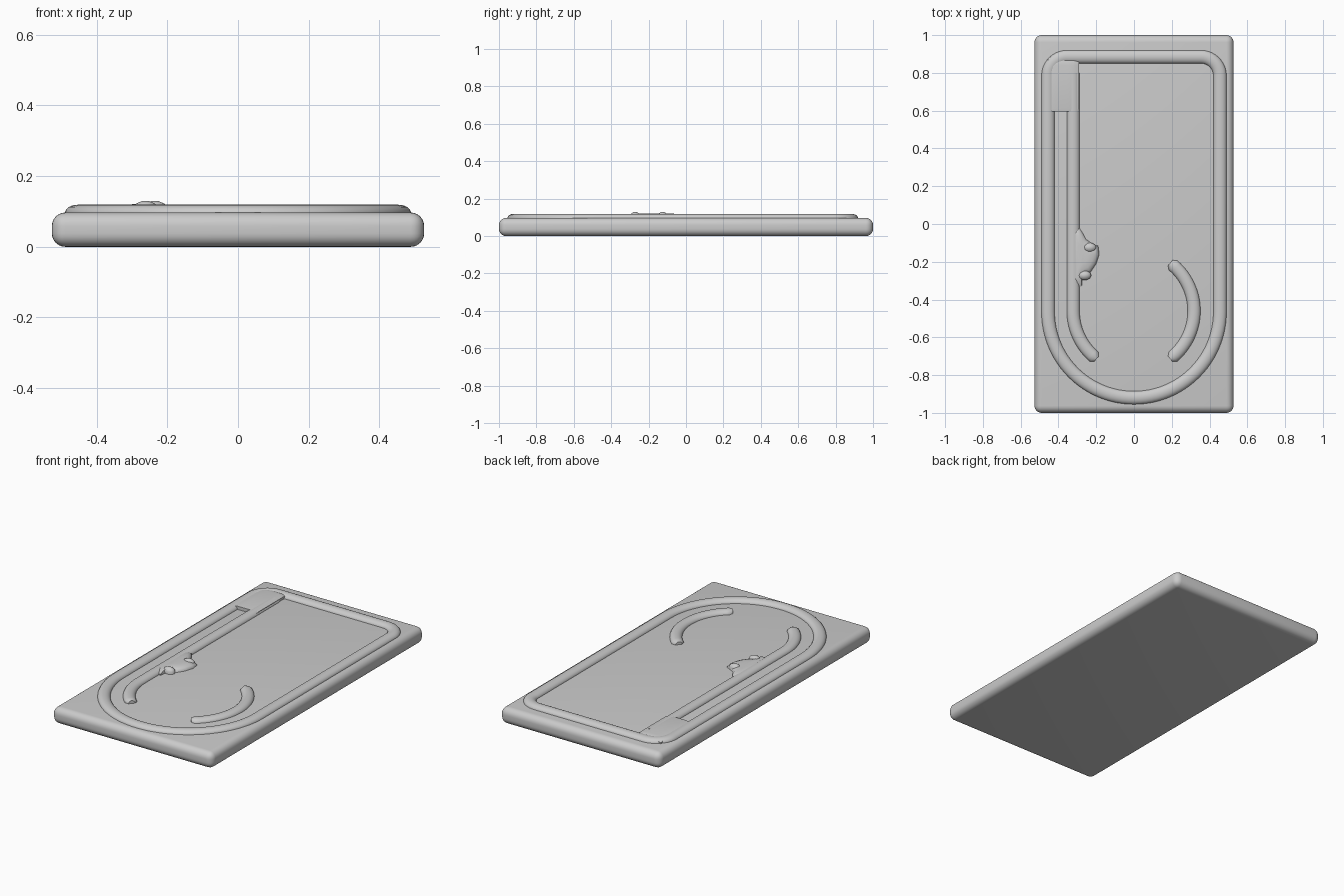
import bpy, bmesh
from math import sin, cos, pi, radians
from mathutils import Vector

if "Cube" in bpy.data.objects:
    bpy.data.objects.remove(bpy.data.objects["Cube"])

grey = bpy.data.materials.new("plain grey")
grey.use_nodes = True
tone = (0.6, 0.6, 0.6, 1)
grey.diffuse_color = tone
grey.node_tree.nodes["Principled BSDF"].inputs["Base Color"].default_value = tone

DECK = 0.097      # top of the slab
BASE = 0.09       # raised parts start a little inside the slab
TOP = 0.119


def finish(name, bm, angle=40):
    bmesh.ops.recalc_face_normals(bm, faces=bm.faces)
    mesh = bpy.data.meshes.new(name)
    bm.to_mesh(mesh)
    bm.free()
    mesh.materials.append(grey)
    obj = bpy.data.objects.new(name, mesh)
    bpy.context.collection.objects.link(obj)
    bpy.ops.object.select_all(action="DESELECT")
    obj.select_set(True)
    bpy.context.view_layer.objects.active = obj
    bpy.ops.object.shade_smooth_by_angle(angle=radians(angle))
    return obj


def arc(cx, cy, r, start, end, steps):
    angles = [radians(start + (end - start) * i / steps) for i in range(steps + 1)]
    return [Vector((cx + r * cos(a), cy + r * sin(a))) for a in angles]


def rounded_bar(name, path, half, closed=False, taper=False):
    """Sweep a half-round section along a flat path."""
    bm = bmesh.new()
    n, rings = len(path), []
    for i, p in enumerate(path):
        before = path[i - 1] if closed or i else p
        after = path[(i + 1) % n] if closed or i < n - 1 else p
        t = (after - before).normalized()
        side = Vector((-t.y, t.x))
        size = 0.55 if taper and i in taper else 1
        ring = []
        for k in range(13):
            a = pi * k / 12
            q = p + side * half * size * cos(a)
            z = DECK - 0.002 + (TOP - DECK + 0.002) * (0.8 if size < 1 else 1) * sin(a)
            ring.append(bm.verts.new((q.x, q.y, z)))
        for end in (-1, 1):
            q = p + side * half * size * end
            ring.append(bm.verts.new((q.x, q.y, BASE)))
        rings.append(ring)
    for i in range(n if closed else n - 1):
        a, b = rings[i], rings[(i + 1) % n]
        for k in range(15):
            m = (k + 1) % 15
            bm.faces.new((a[k], a[m], b[m], b[k]))
    if not closed:
        bm.faces.new(rings[0])
        bm.faces.new(rings[-1])
    return finish(name, bm)


def mound(name, outline, center, levels):
    """Stack shrinking copies of an outline: (scale, height) for each level."""
    bm = bmesh.new()
    c = Vector(center)
    rings = []
    for scale, z in levels:
        pts = [c + (Vector(p) - c) * scale for p in outline]
        rings.append([bm.verts.new((p.x, p.y, z)) for p in pts])
    for a, b in zip(rings, rings[1:]):
        for k in range(len(a)):
            m = (k + 1) % len(a)
            bm.faces.new((a[k], a[m], b[m], b[k]))
    bm.faces.new(rings[0])
    bm.faces.new(rings[-1])
    return finish(name, bm, 50)


# Slab with rounded edges
bm = bmesh.new()
bmesh.ops.create_cube(bm, size=1)
for v in bm.verts:
    v.co = (v.co.x * 1.054, v.co.y * 2, (v.co.z + 0.5) * DECK)
bmesh.ops.bevel(bm, geom=bm.edges[:], offset=0.038, segments=6, profile=0.5, affect="EDGES")
finish("slab", bm)

# Border: rounded corners at the back, half circle at the front
border = arc(0, -0.465, 0.455, 180, 360, 48)
border += arc(0.355, 0.785, 0.1, 0, 90, 10)
border += arc(-0.355, 0.785, 0.1, 90, 180, 10)
rounded_bar("border_rim", border, 0.035, closed=True)

# Inner bar that bends into a short arc
inner = [Vector((-0.322, 0.8))] + arc(0, -0.46, 0.322, 180, 232, 18)
rounded_bar("inner_bar", inner, 0.034, taper=(len(inner) - 1,))

# Free arc on the other side
free = arc(0, -0.46, 0.318, -53, 53, 30)
rounded_bar("free_arc", free, 0.034, taper=(0, len(free) - 1))

# Wide corner block, domed across its width
bm = bmesh.new()
rows = []
for y, lift in ((0.595, 0.9), (0.61, 1), (0.84, 1), (0.865, 0.85), (0.885, 0.5)):
    row = []
    for k in range(13):
        t = k / 12
        x = -0.455 + 0.163 * t
        crown = 1 - 0.35 * (2 * t - 1) ** 4
        row.append(bm.verts.new((x, y, DECK + (TOP - DECK) * crown * lift)))
    for x in (-0.292, -0.455):
        row.append(bm.verts.new((x, y, BASE)))
    rows.append(row)
for a, b in zip(rows, rows[1:]):
    for k in range(15):
        m = (k + 1) % 15
        bm.faces.new((a[k], a[m], b[m], b[k]))
bm.faces.new(rows[0])
bm.faces.new(rows[-1])
finish("corner_block", bm)

# Small irregular knob on the inner bar, with two low peaks
knob = [(-0.32, -0.01), (-0.29, -0.02), (-0.27, -0.05), (-0.255, -0.08),
        (-0.21, -0.112), (-0.19, -0.115), (-0.184, -0.16), (-0.2, -0.21),
        (-0.23, -0.255), (-0.26, -0.268), (-0.274, -0.3), (-0.277, -0.33),
        (-0.32, -0.33)]
mound("knob", knob, (-0.28, -0.17),
      ((1, BASE), (1, DECK + 0.006), (0.88, 0.113), (0.7, TOP), (0.4, 0.121)))
for name, x, y in (("knob_back_peak", -0.235, -0.125), ("knob_front_peak", -0.262, -0.272)):
    outline = [(x + 0.036 * cos(a * pi / 5), y + 0.026 * sin(a * pi / 5)) for a in range(10)]
    mound(name, outline, (x, y), ((1, BASE), (1, 0.112), (0.75, 0.122), (0.3, 0.129)))
